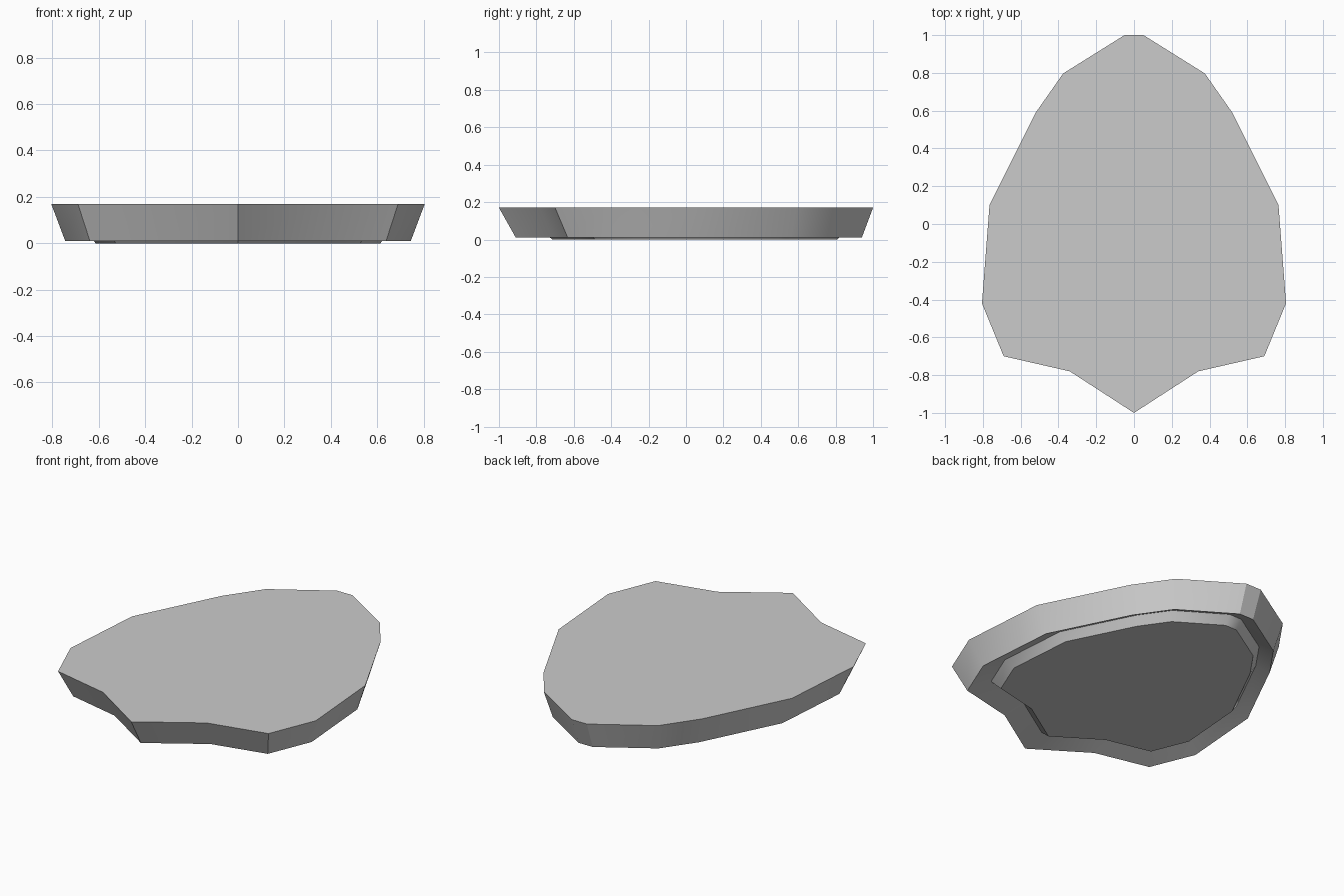
import bpy, bmesh, math

if "Cube" in bpy.data.objects:
    bpy.data.objects.remove(bpy.data.objects["Cube"])

# Right half of the plate outline, back tip to front tip
half = [(0.05, 1.0), (0.375, 0.797), (0.52, 0.59), (0.765, 0.10),
        (0.805, -0.42), (0.69, -0.70), (0.34, -0.78), (0.0, -1.0)]
outline = half + [(-x, y) for x, y in reversed(half[:-1])]

# Each level: outline scale about the pivot, and height
PIVOT_Y = 0.2
levels = [(1.0, 0.17),      # top edge
          (0.925, 0.01),    # lower rim
          (0.81, 0.05),     # groove around the foot
          (0.7625, 0.0)]    # foot

bm = bmesh.new()


def ring(scale, z):
    return [bm.verts.new((x * scale, (y - PIVOT_Y) * scale + PIVOT_Y, z))
            for x, y in outline]


rings = [ring(s, z) for s, z in levels]
n = len(outline)

# Sloped walls between levels
for a, b in zip(rings, rings[1:]):
    for i in range(n):
        j = (i + 1) % n
        bm.faces.new((a[i], a[j], b[j], b[i]))

# Flat top and foot
bm.faces.new(rings[0])
bm.faces.new(rings[-1])
bmesh.ops.recalc_face_normals(bm, faces=bm.faces)

mesh = bpy.data.meshes.new("base_plate")
bm.to_mesh(mesh)
bm.free()
plate = bpy.data.objects.new("base_plate", mesh)
bpy.context.collection.objects.link(plate)

# Smooth the gentle bends, keep corners sharp
bpy.context.view_layer.objects.active = plate
plate.select_set(True)
bpy.ops.object.shade_smooth_by_angle(angle=math.radians(30))
